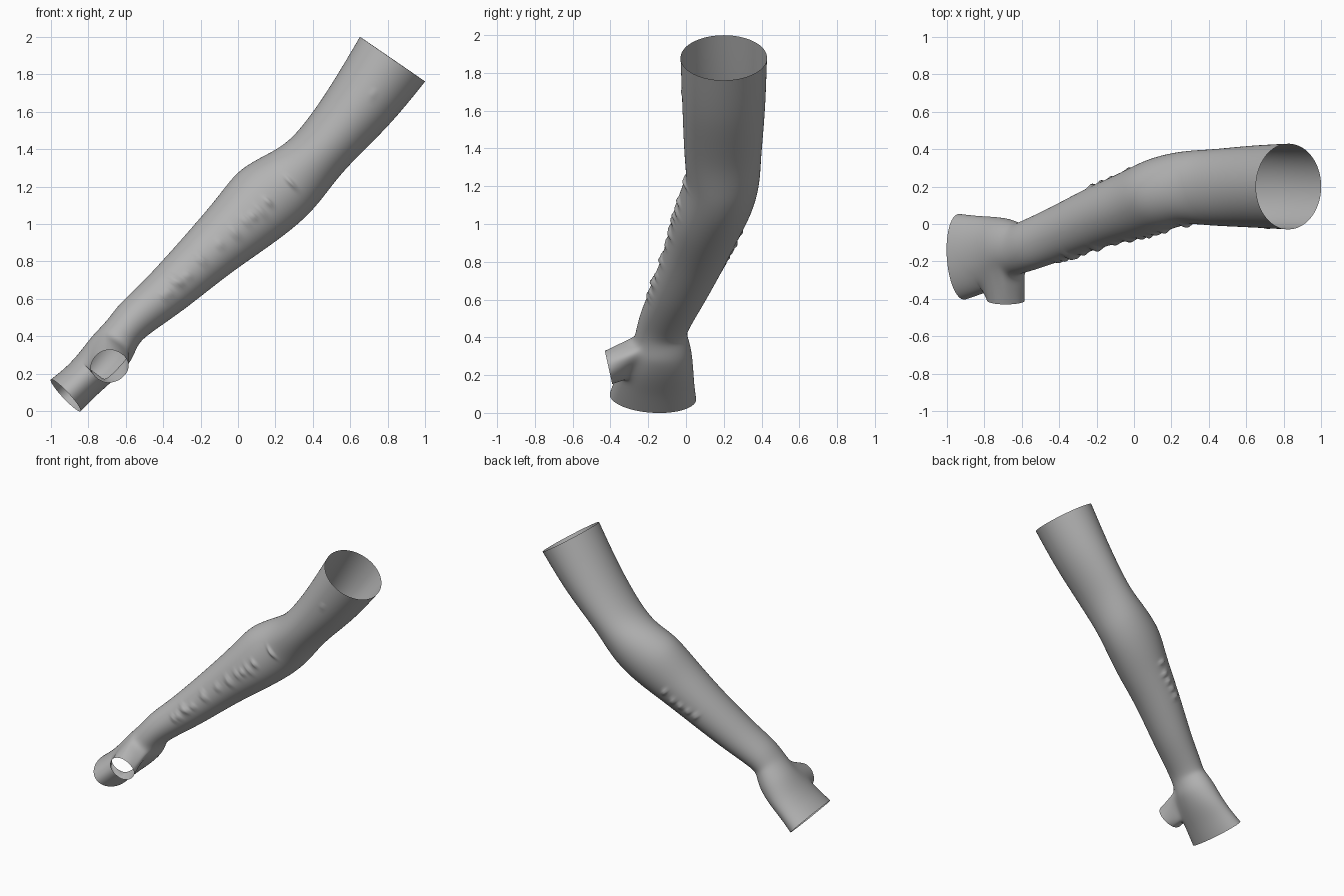
import bpy, bmesh, math, random
from mathutils import Vector

random.seed(4)
cube = bpy.data.objects.get("Cube")
if cube:
    bpy.data.objects.remove(cube, do_unlink=True)

# Fabric colour
fabric = bpy.data.materials.new("grey_fabric")
fabric.use_nodes = True
colour = (0.45, 0.45, 0.45, 1.0)
fabric.diffuse_color = colour
bsdf = fabric.node_tree.nodes["Principled BSDF"]
bsdf.inputs["Base Color"].default_value = colour
bsdf.inputs["Roughness"].default_value = 0.8

SIDES = 16
# Sections from shoulder to fingers: upper x, z, lower x, z, middle y, half width
SECTIONS = [
    (0.65, 2.00, 1.00, 1.76, 0.20, 0.23),
    (0.47, 1.70, 0.81, 1.53, 0.20, 0.22),
    (0.29, 1.46, 0.57, 1.29, 0.195, 0.205),
    (0.14, 1.365, 0.43, 1.11, 0.195, 0.195),
    (0.00, 1.28, 0.31, 0.99, 0.165, 0.19),
    (-0.12, 1.13, 0.15, 0.87, 0.11, 0.18),
    (-0.30, 0.92, -0.05, 0.73, 0.045, 0.16),
    (-0.50, 0.70, -0.28, 0.55, -0.045, 0.14),
    (-0.63, 0.575, -0.45, 0.43, -0.105, 0.132),
    (-0.70, 0.485, -0.53, 0.36, -0.13, 0.135),
    (-0.78, 0.40, -0.57, 0.27, -0.13, 0.16),
    (-0.85, 0.31, -0.65, 0.18, -0.15, 0.19),
    (-0.92, 0.235, -0.75, 0.09, -0.165, 0.21),
    (-1.00, 0.17, -0.84, 0.00, -0.175, 0.23),
]


def with_midpoints(rows):
    """Insert a smooth in-between section after each section."""
    out = []
    for i in range(len(rows) - 1):
        a, b = rows[max(i - 1, 0)], rows[i]
        c, d = rows[i + 1], rows[min(i + 2, len(rows) - 1)]
        out.append(b)
        out.append(tuple((9 * (q + r) - p - s) / 16 for p, q, r, s in zip(a, b, c, d)))
    return out + [rows[-1]]


rows = with_midpoints(SECTIONS)
centres = [Vector(((r[0] + r[2]) / 2, r[4], (r[1] + r[3]) / 2)) for r in rows]

# Open sleeve loft
bm = bmesh.new()
rings = []
for i, r in enumerate(rows):
    tangent = centres[min(i + 1, len(rows) - 1)] - centres[max(i - 1, 0)]
    up = Vector((r[0] - r[2], 0, r[1] - r[3])) / 2
    side = tangent.cross(up).normalized()
    if side.y < 0:
        side = -side
    side *= r[5] / side.y
    ring = []
    for k in range(SIDES):
        a = math.tau * k / SIDES
        p = centres[i] + (up * math.cos(a) + side * math.sin(a)) * 1.02
        ring.append(bm.verts.new(p))
    rings.append(ring)

# Skin the rings, leaving a gap on the front of the hand for the thumb
THUMB_ROWS, THUMB_COLS = range(19, 23), range(10, 14)
for i in range(len(rings) - 1):
    for k in range(SIDES):
        if i in THUMB_ROWS and k in THUMB_COLS:
            continue
        n = (k + 1) % SIDES
        bm.faces.new((rings[i][k], rings[i][n], rings[i + 1][n], rings[i + 1][k]))
for v in [v for v in bm.verts if not v.link_faces]:
    bm.verts.remove(v)

# Thumb tube drawn out of the gap to an open end
gap = {rings[i][k] for i in range(19, 24) for k in range(10, 15) if rings[i][k].is_valid}
edges = [e for e in bm.edges if e.is_boundary and e.verts[0] in gap and e.verts[1] in gap]
loop = {v for e in edges for v in e.verts}
hub = sum((v.co for v in loop), Vector()) / len(loop)
tip = Vector((-0.685, -0.41, 0.24))
for blend in (0.4, 0.75, 1.0):
    new = bmesh.ops.extrude_edge_only(bm, edges=edges)["geom"]
    edges = [g for g in new if isinstance(g, bmesh.types.BMEdge) and g.is_boundary]
    start = {v: v.co.copy() for e in edges for v in e.verts}
    mid = sum(start.values(), Vector()) / len(start)
    step = {0.4: 0.4, 0.75: 0.58, 1.0: 1.0}[blend]
    for v, co in start.items():
        a = math.atan2(co.z - mid.z, co.x - mid.x)
        goal = tip + Vector((0.102 * math.cos(a), -0.02 * math.sin(a), 0.09 * math.sin(a)))
        v.co = co.lerp(goal, step)

bmesh.ops.recalc_face_normals(bm, faces=bm.faces)
base = bpy.data.meshes.new("sleeve_base")
bm.to_mesh(base)
bm.free()
sleeve = bpy.data.objects.new("fingerless_sleeve", base)
bpy.context.collection.objects.link(sleeve)

# Smooth the cloth and bake it so the creases can be pressed in
sub = sleeve.modifiers.new("smooth_cloth", "SUBSURF")
sub.levels = sub.render_levels = 3
bpy.context.view_layer.update()
graph = bpy.context.evaluated_depsgraph_get()
mesh = bpy.data.meshes.new_from_object(sleeve.evaluated_get(graph))
sleeve.modifiers.clear()
sleeve.data = mesh
mesh.name = "fingerless_sleeve"
bpy.data.meshes.remove(base)

# Small gathered creases along the front and back of the forearm
creases = []
for x in (-0.40, -0.37, -0.34, -0.31, -0.27, -0.20, -0.10, -0.02, 0.04, 0.08, 0.12, 0.16, 0.28):
    creases.append((x, 0.61 + (x + 0.42) * 0.85, -1))
for x in (-0.22, -0.17, -0.12, -0.07, -0.02):
    creases.append((x, 0.98 + x * 0.9, 1))
creases = [(x, z + random.uniform(-0.02, 0.02), side, random.uniform(0.012, 0.02),
            random.uniform(0.025, 0.045)) for x, z, side in creases]
creases.append((0.72, 1.69, -1, 0.008, 0.02))
normals = [v.normal.copy() for v in mesh.vertices]
for v, n in zip(mesh.vertices, normals):
    push = 0.0
    for x, z, side, height, length in creases:
        dx, dz = v.co.x - x, v.co.z - z
        if n.y * side > 0 and dx * dx + dz * dz < 0.02:
            along, across = dx * 0.74 + dz * 0.67, dz * 0.74 - dx * 0.67
            push += height * math.exp(-(along / 0.012) ** 2 - (across / length) ** 2)
    v.co += n * push

mesh.materials.clear()
mesh.materials.append(fabric)
for p in mesh.polygons:
    p.use_smooth = True
    p.material_index = 0
